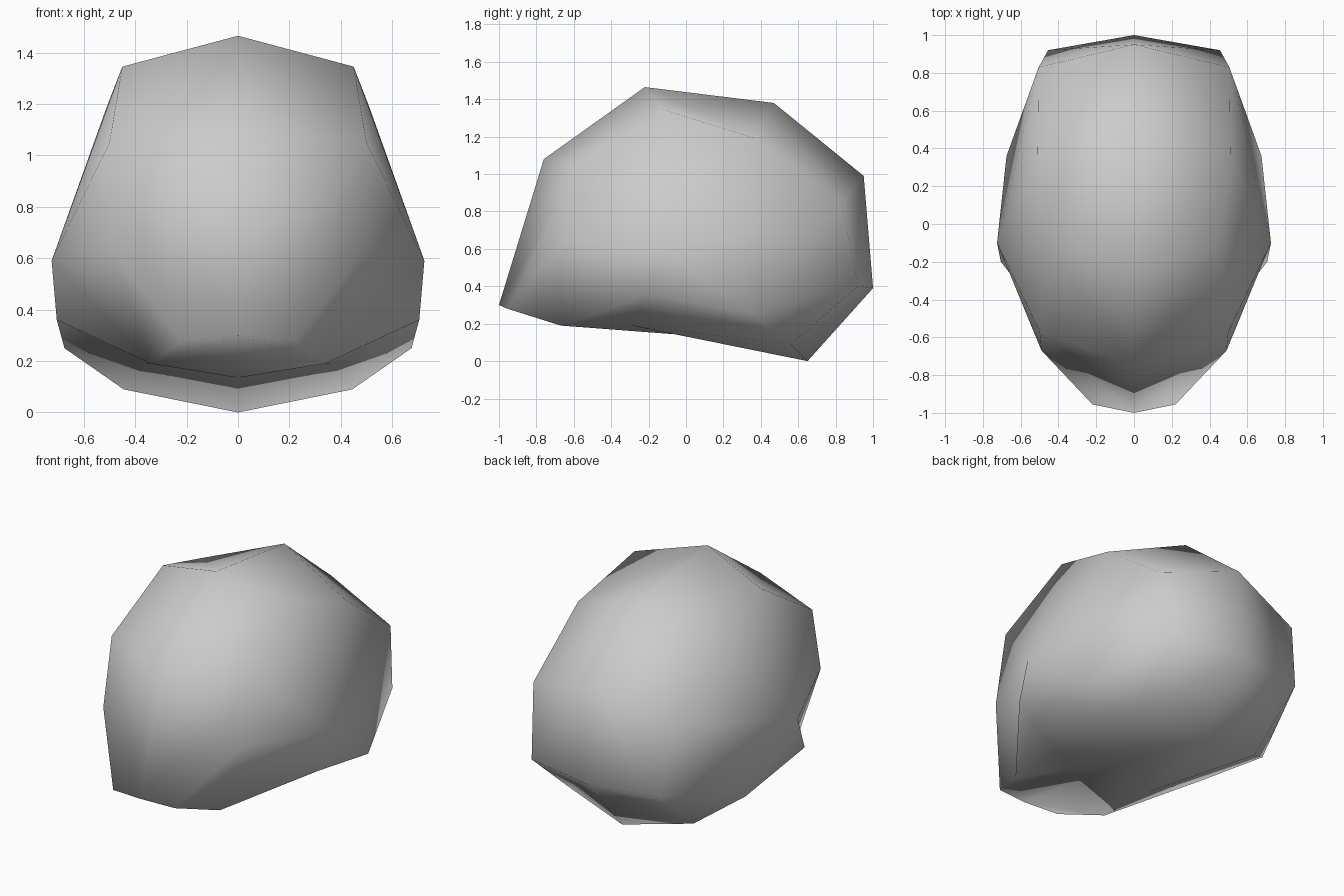
import bpy
import bmesh

# Remove the default cube only
default = bpy.data.objects.get("Cube")
if default:
    bpy.data.objects.remove(default, do_unlink=True)

# Landmarks of the left half; those with x = 0 lie on the centre line
landmarks = {
    "brow_tip": (0, -1, .3),
    "forehead": (0, -.76, 1.08),
    "crown": (0, -.22, 1.465),
    "crown_rear": (0, .47, 1.38),
    "nape_top": (0, .95, .99),
    "nape_low": (0, 1, .39),
    "base_rear": (0, .65, 0),
    "base_mid": (0, .05, .135),
    "brow_side": (.22, -.955, .28),
    "jaw_front": (.34, -.67, .19),
    "jaw_mid": (.36, -.29, .19),
    "jaw_rear": (.445, .56, .09),
    "rear_low": (.455, .92, .4),
    "rear_top": (.505, .83, .85),
    "shoulder_rear": (.51, .37, 1.19),
    "shoulder_front": (.45, -.12, 1.345),
    "temple": (.5, -.57, 1.05),
    "cheek": (.49, -.67, .63),
    "side_top": (.725, -.1, .59),
    "side_low": (.705, -.2, .36),
    "side_rear": (.675, .36, .25),
}

# Patches of the left half, each running around its landmarks
patches = [
    # top and back strip beside the centre line
    "forehead crown shoulder_front temple",
    "crown crown_rear shoulder_rear shoulder_front",
    "crown_rear nape_top rear_top shoulder_rear",
    "nape_top nape_low rear_low rear_top",
    "nape_low base_rear jaw_rear rear_low",
    # underside
    "base_rear base_mid jaw_mid jaw_rear",
    "base_mid brow_tip jaw_front jaw_mid",
    "brow_tip brow_side jaw_front",
    # front
    "brow_tip forehead temple brow_side",
    "brow_side temple cheek",
    "brow_side cheek jaw_front",
    # side
    "temple shoulder_front side_top cheek",
    "shoulder_front shoulder_rear side_top",
    "shoulder_rear rear_top side_top",
    "rear_top rear_low side_rear side_top",
    "rear_low jaw_rear side_rear",
    "jaw_rear jaw_mid side_low side_rear",
    "jaw_mid jaw_front side_low",
    "jaw_front cheek side_top side_low",
    "side_top side_rear side_low",
]


def make_material(name, colour):
    material = bpy.data.materials.new(name)
    material.use_nodes = True
    material.diffuse_color = colour
    shader = next(n for n in material.node_tree.nodes if n.type == "BSDF_PRINCIPLED")
    shader.inputs["Base Color"].default_value = colour
    return material


def add_half(bm, side):
    """Add one half of the shell; side is 1 for left, -1 for right."""
    verts = {name: bm.verts.new((side * x, y, z))
             for name, (x, y, z) in landmarks.items()}
    for patch in patches:
        bm.faces.new([verts[name] for name in patch.split()])


# Build both halves, weld the centre line and shade smooth
bm = bmesh.new()
for side in (1, -1):
    add_half(bm, side)
bmesh.ops.remove_doubles(bm, verts=bm.verts, dist=0.001)
bmesh.ops.recalc_face_normals(bm, faces=bm.faces)
for face in bm.faces:
    face.smooth = True

mesh = bpy.data.meshes.new("head_shell")
bm.to_mesh(mesh)
bm.free()
mesh.materials.append(make_material("plain_grey", (.6, .6, .6, 1)))
shell = bpy.data.objects.new("head_shell", mesh)
bpy.context.collection.objects.link(shell)
